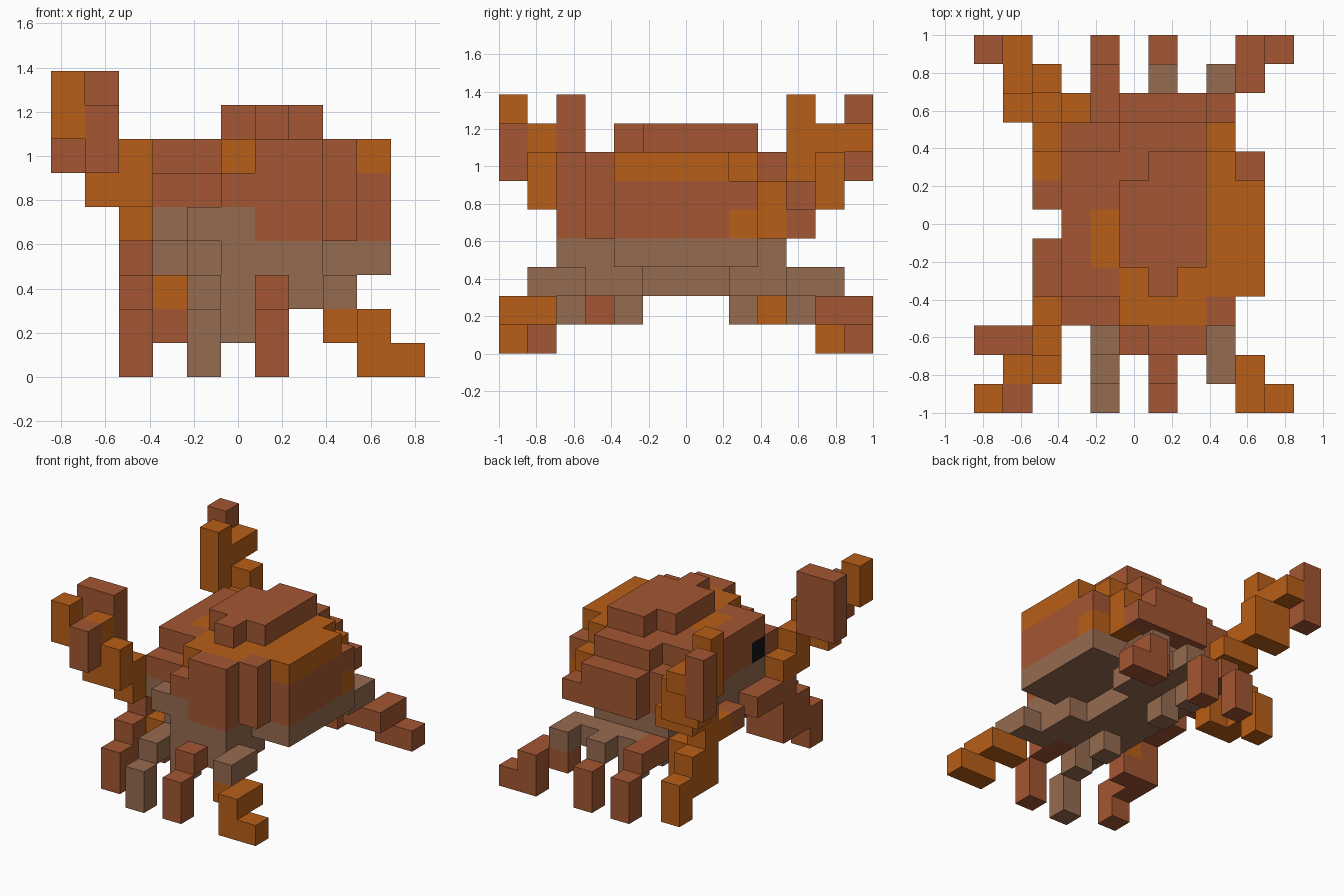
import bpy, bmesh
from mathutils import Vector

if "Cube" in bpy.data.objects:
    bpy.data.objects.remove(bpy.data.objects["Cube"], do_unlink=True)

CELL = 2 / 13
ORIGIN = Vector((-5.5, -6.5, 0))


def material(name, r, g, b):
    mat = bpy.data.materials.new(name)
    mat.use_nodes = True
    mat.diffuse_color = (r, g, b, 1)
    mat.node_tree.nodes["Principled BSDF"].inputs["Base Color"].default_value = (r, g, b, 1)
    return mat


COLOURS = {
    "brown": material("red_brown", .371, .093, .032),
    "orange": material("burnt_orange", .479, .112, .009),
    "grey": material("grey_brown", .305, .147, .08),
    "black": material("eye_black", .006, .006, .007),
}

cells = {}


def span(value):
    """A single cell index, or an inclusive pair of indices."""
    first, last = value if isinstance(value, tuple) else (value, value)
    return range(first, last + 1)


def fill(part, colour, xs, ys, zs):
    for x in span(xs):
        for y in span(ys):
            for z in span(zs):
                cells[x, y, z] = (part, colour)


def flip(value):
    """Mirror a span of rows to the other side of the body."""
    first, last = value if isinstance(value, tuple) else (value, value)
    return (12 - last, 12 - first)


def fill_both(part, colour, xs, ys, zs, other=None):
    fill("right_" + part, colour, xs, ys, zs)
    fill("left_" + part, other or colour, xs, flip(ys), zs)


# Underside: small core below a wider rounded rim
fill("belly", "grey", (4, 6), (5, 7), 2)
fill("belly", "grey", (4, 7), 4, 2)
fill("belly", "grey", (4, 7), 8, 2)
fill("belly", "grey", (3, 9), (4, 8), 3)
fill("belly", "grey", (4, 7), (3, 9), 3)
fill("belly", "grey", (5, 7), 2, 3)
for row in (4, 8):
    fill("belly", "grey", 5, row, 1)
for row in (2, 10):
    fill("belly", "grey", 5, row, (1, 2))

# Shell: stepped layers
fill("shell", "brown", (3, 8), (3, 9), (4, 5))
fill("shell", "brown", (3, 4), (4, 8), 6)
fill("shell", "brown", (5, 7), (3, 9), 6)
fill("shell", "brown", 9, (4, 8), (4, 5))
fill("shell", "brown", (6, 7), 2, (4, 6))
fill("shell", "brown", 5, 2, 5)
fill("shell", "brown", 8, 3, (4, 6))
fill("shell", "brown", (5, 8), 10, 4)
fill("shell", "brown", (5, 7), 10, 5)

# Shell: orange patches
fill("shell", "orange", 8, (4, 8), 6)
fill("shell", "orange", 9, (4, 7), 6)
fill("shell", "orange", (5, 7), (3, 4), 6)
fill("shell", "orange", 4, (5, 6), 6)
fill("shell", "orange", 8, 9, (4, 5))
fill("shell", "orange", 9, 8, 4)

# Face: grey band and eyes
fill("face", "grey", 3, (3, 9), 4)
fill("face", "grey", 4, (2, 3), 4)
fill("face", "grey", 5, 2, 4)
fill_both("eye", "black", 3, 4, 5)

# Raised crown
fill("crown", "brown", (5, 7), (5, 7), 7)
fill("crown", "brown", (6, 7), 8, 7)
fill("crown", "brown", 6, 4, 7)

# Mouth parts
fill("mouth", "brown", 2, (4, 5), 3)
fill("mouth", "brown", 2, 7, 3)
fill("mouth", "orange", 2, 8, 3)

# Front legs
fill_both("front_leg", "brown", 3, 3, 1, "orange")
fill_both("front_leg", "orange", 3, 3, 2)
fill_both("front_leg", "brown", 2, 3, (1, 3), "orange")
fill_both("front_leg", "brown", 2, 2, (1, 2), "orange")
fill_both("front_leg", "brown", 2, 1, (0, 1), "orange")

# Middle legs
for part, x, near, far in (("second_leg", 4, "grey", "brown"),
                           ("third_leg", 6, "brown", "grey")):
    fill_both(part, "grey", x, 3, 2)
    fill_both(part, near, x, (1, 2), 2, far)
    fill_both(part, near, x, 0, (0, 1), "brown")

# Rear legs
fill_both("rear_leg", "grey", 7, (2, 3), 2)
fill_both("rear_leg", "grey", 8, (1, 2), 2)
fill_both("rear_leg", "orange", (8, 9), 1, 1, "brown")
fill_both("rear_leg", "orange", 9, 0, (0, 1), "brown")
fill_both("rear_leg", "orange", 10, 0, 0, "brown")

# Claw arms
fill_both("arm", "orange", 2, 3, 4)
fill_both("arm", "orange", 2, 2, (4, 5))
fill_both("arm", "orange", (1, 2), 1, (5, 6))
fill_both("arm", "orange", 1, 1, 7)
fill("left_arm", "orange", 3, 10, 4)

# Right claw pincers
fill("right_claw", "brown", (0, 1), 2, (6, 8))
fill("right_claw", "brown", 1, 0, (6, 7))
fill("right_claw", "orange", 0, 0, (7, 8))

# Left claw pincers
fill("left_claw", "orange", 1, 10, (6, 8))
fill("left_claw", "orange", 1, 12, 7)
fill("left_claw", "brown", 0, 12, (6, 8))


def build(part):
    """Make one object from the exposed sides of a part's cells."""
    bm = bmesh.new()
    mesh = bpy.data.meshes.new(part)
    slots = {}
    for cell, (owner, colour) in cells.items():
        if owner != part:
            continue
        if colour not in slots:
            slots[colour] = len(slots)
            mesh.materials.append(COLOURS[colour])
        centre = Vector(cell) + Vector((.5, .5, .5)) + ORIGIN
        for axis in range(3):
            for sign in (-1, 1):
                normal = Vector((0, 0, 0))
                normal[axis] = sign
                if tuple(int(c + n) for c, n in zip(cell, normal)) in cells:
                    continue
                u = Vector((0, 0, 0))
                u[(axis + 1) % 3] = .5
                v = normal.cross(u)
                middle = centre + normal / 2
                corners = (-u - v, u - v, u + v, v - u)
                face = bm.faces.new([bm.verts.new((middle + c) * CELL) for c in corners])
                face.material_index = slots[colour]
    bmesh.ops.remove_doubles(bm, verts=bm.verts[:], dist=CELL / 100)
    bm.to_mesh(mesh)
    bm.free()
    bpy.context.collection.objects.link(bpy.data.objects.new(part, mesh))


for name in sorted({owner for owner, colour in cells.values()}):
    build(name)
